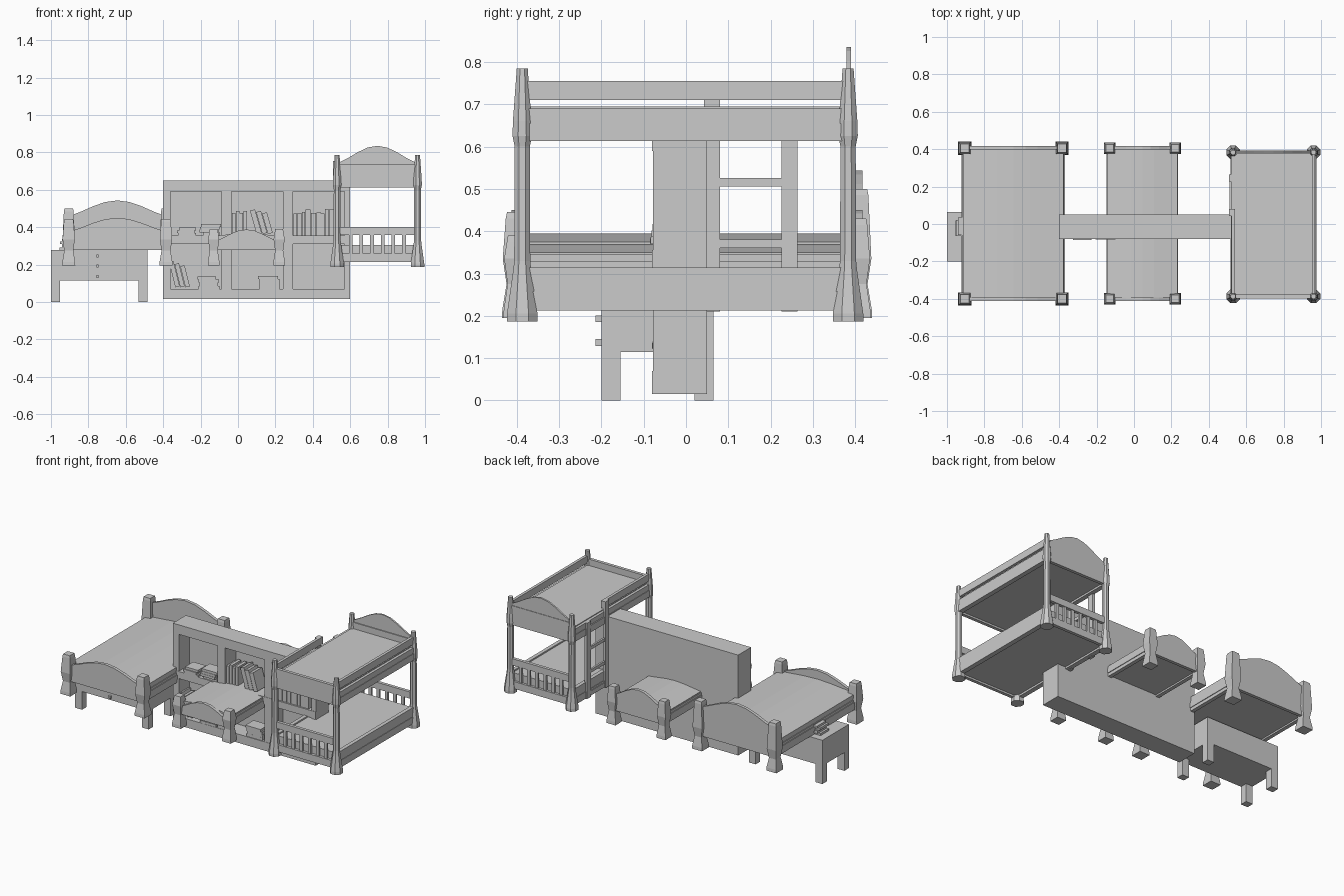
import bpy, math, random
from mathutils import Matrix, Vector

if "Cube" in bpy.data.objects:
    bpy.data.objects.remove(bpy.data.objects["Cube"])

random.seed(4)


def make(name, verts, faces):
    me = bpy.data.meshes.new(name)
    me.from_pydata(verts, [], faces)
    ob = bpy.data.objects.new(name, me)
    bpy.context.collection.objects.link(ob)
    return ob


def prism(name, pts, y0, y1):
    """Extrude an anticlockwise (x, z) outline along y."""
    n = len(pts)
    v = [(x, y0, z) for x, z in pts] + [(x, y1, z) for x, z in pts]
    f = [tuple(range(n)), tuple(range(2 * n - 1, n - 1, -1))]
    f += [(i, i + n, (i + 1) % n + n, (i + 1) % n) for i in range(n)]
    return make(name, v, f)


def box(name, x0, x1, y0, y1, z0, z1):
    return prism(name, [(x0, z0), (x1, z0), (x1, z1), (x0, z1)], y0, y1)


def post(name, x, y, profile, n):
    """Stack n-sided rings given as (height, half width)."""
    k = 1 / math.cos(math.pi / n)
    v = [(x + r * k * math.cos((i + .5) * math.tau / n),
          y + r * k * math.sin((i + .5) * math.tau / n), z)
         for z, r in profile for i in range(n)]
    f = [tuple(range(n - 1, -1, -1)), tuple(range(len(v) - n, len(v)))]
    for j in range(len(profile) - 1):
        for i in range(n):
            a, b = j * n + i, j * n + (i + 1) % n
            f.append((a, b, b + n, a + n))
    return make(name, v, f)


def arch(name, x0, x1, y0, y1, zb, ze, zt, n=8):
    """Panel with an arched top from ze at the ends to zt at the middle."""
    top = [(x1 + (x0 - x1) * i / n,
            ze + (zt - ze) * (1 - math.cos(math.tau * (.12 + .76 * i / n)) -
                              (1 - math.cos(math.tau * .12))) /
            (2 - (1 - math.cos(math.tau * .12)))) for i in range(n + 1)]
    return prism(name, [(x0, zb), (x1, zb)] + top, y0, y1)


# single beds: posts, arched ends, rails and a crowned mattress
def bed(tag, xa, xb, s, foot_z, head_z, foot_post, head_post, mat_z):
    for x in (xa, xb):
        for y, top in ((-.40, foot_post), (.405, head_post)):
            post(tag + "_bed_post", x, y,
                 [(.195, .035 * s), (.215, .034 * s), (.275, .024 * s),
                  (.335, .033 * s), (top - .015, .026 * s), (top, .023 * s)], 4)
        side = -1 if x == xa else 1
        box(tag + "_side_rail", x - .012, x + .012, -.40, .405, .28, .345)
        box(tag + "_rail_cap", x + side * .004 - .012, x + side * .004 + .012,
            -.39, .395, .30, .33)
    arch(tag + "_footboard", xa, xb, -.412, -.392, .278, foot_z - .075 * s, foot_z)
    arch(tag + "_headboard", xa, xb, .397, .417, .278, head_z - .085 * s, head_z)
    arch(tag + "_mattress", xa - .008, xb + .008, -.392, .40, .29, mat_z - .02, mat_z, 6)


bed("large", -.905, -.385, 1.0, .45, .543, .445, .50, .395)
bed("small", -.13, .22, .9, .388, .45, .39, .43, .37)

# bunk bed posts
for x in (.53, .96):
    for y in (-.387, .383):
        post("bunk_post", x, y,
             [(.187, .036), (.205, .036), (.31, .021), (.33, .019), (.60, .018),
              (.625, .023), (.66, .022), (.77, .014), (.785, .013)], 8)
    # long rails
    box("lower_rail", x - .012, x + .012, -.38, .38, .213, .314)
    box("lower_rail_band", x - .015, x + .015, -.37, .37, .213, .257)
    box("upper_rail", x - .012, x + .012, -.38, .38, .613, .69)
    box("upper_rail_band", x - .015, x + .015, -.37, .37, .613, .655)

# guard rails, the left one stopping at the ladder
box("right_guard_rail", .951, .969, -.38, .38, .71, .755)
box("left_guard_rail", .521, .539, -.38, .08, .71, .755)

# ladder on the left side
for y in (.042, .226):
    box("ladder_upright", .508, .526, y, y + .038, .21, .755 if y < .1 else .69)
for z in (.225, .36, .506, .64):
    box("ladder_rung", .511, .523, .06, .245, z, z + .02)

# bunk mattresses
box("lower_mattress", .535, .955, -.38, .378, .225, .305)
box("upper_mattress", .535, .955, -.38, .378, .625, .695)

# bunk ends with slats below
for y in (-.387, .383):
    box("end_bottom_rail", .53, .96, y - .01, y + .01, .213, .258)
    box("end_top_rail", .53, .96, y - .01, y + .01, .358, .40)
    for i in range(6):
        cx = .545 + .4 * (i + 1) / 7
        box("end_slat", cx - .01, cx + .01, y - .006, y + .006, .25, .365)
box("upper_front_panel", .53, .96, -.397, -.377, .613, .735)
box("upper_back_panel", .53, .96, .373, .393, .613, .735)
arch("upper_arched_board", .54, .95, .379, .39, .70, .745, .835)

# bookcase
box("bookcase_back", -.40, .60, .03, .05, .015, .65)
for x0, x1 in ((-.40, -.36), (-.088, -.035), (.24, .293), (.57, .60)):
    box("bookcase_divider", x0, x1, -.078, .04, .015, .65)
for z0, z1 in ((.015, .07), (.31, .355), (.59, .65)):
    box("bookcase_shelf", -.40, .60, -.08, .04, z0, z1)


def book(x, z, w, h, tilt=0, y0=-.07, y1=.02):
    ob = box("book", 0, w, y0, y1, 0, h)
    ob.data.transform(Matrix.Translation((x, 0, z)) @
                      Matrix.Rotation(math.radians(tilt), 4, 'Y'))


def pile(x, z, w, count, y0=-.08, y1=.0):
    for _ in range(count):
        h = random.uniform(.013, .02)
        d = random.uniform(-.012, .012)
        book(x + d, z, w * random.uniform(.8, 1), h, 0, y0 + d * .5, y1 + d)
        z += h


# leaning and standing books
for i in range(3):
    book(-.335 + i * .027, .078, .024, .14 - i * .012, -14)
for i in range(3):
    book(.10 + i * .03, .363, .027, .13 - i * .008, -16)
for i in range(4):
    book(-.033 + i * .021, .355, .019, .12 + .012 * (i % 2))
x = .296
while x < .54:
    w = random.uniform(.018, .032)
    book(x, .355, w - .002, random.uniform(.115, .145))
    x += w

# piled books
pile(-.215, .07, .12, 4)
pile(.105, .07, .12, 4)
pile(-.315, .355, .10, 3)
pile(-.20, .355, .11, 4)
pile(-.945, .277, .10, 4, -.06, .03)

# desk with legs and drawer knobs
box("desk_body", -1.0, -.485, -.20, .065, .115, .277)
for x in (-1.0, -.533):
    for y in (-.20, .02):
        box("desk_leg", x, x + .048, y, y + .045, 0, .12)
for z in (.247, .193, .137):
    box("drawer_knob", -.757, -.745, -.214, -.198, z - .008, z + .008)
